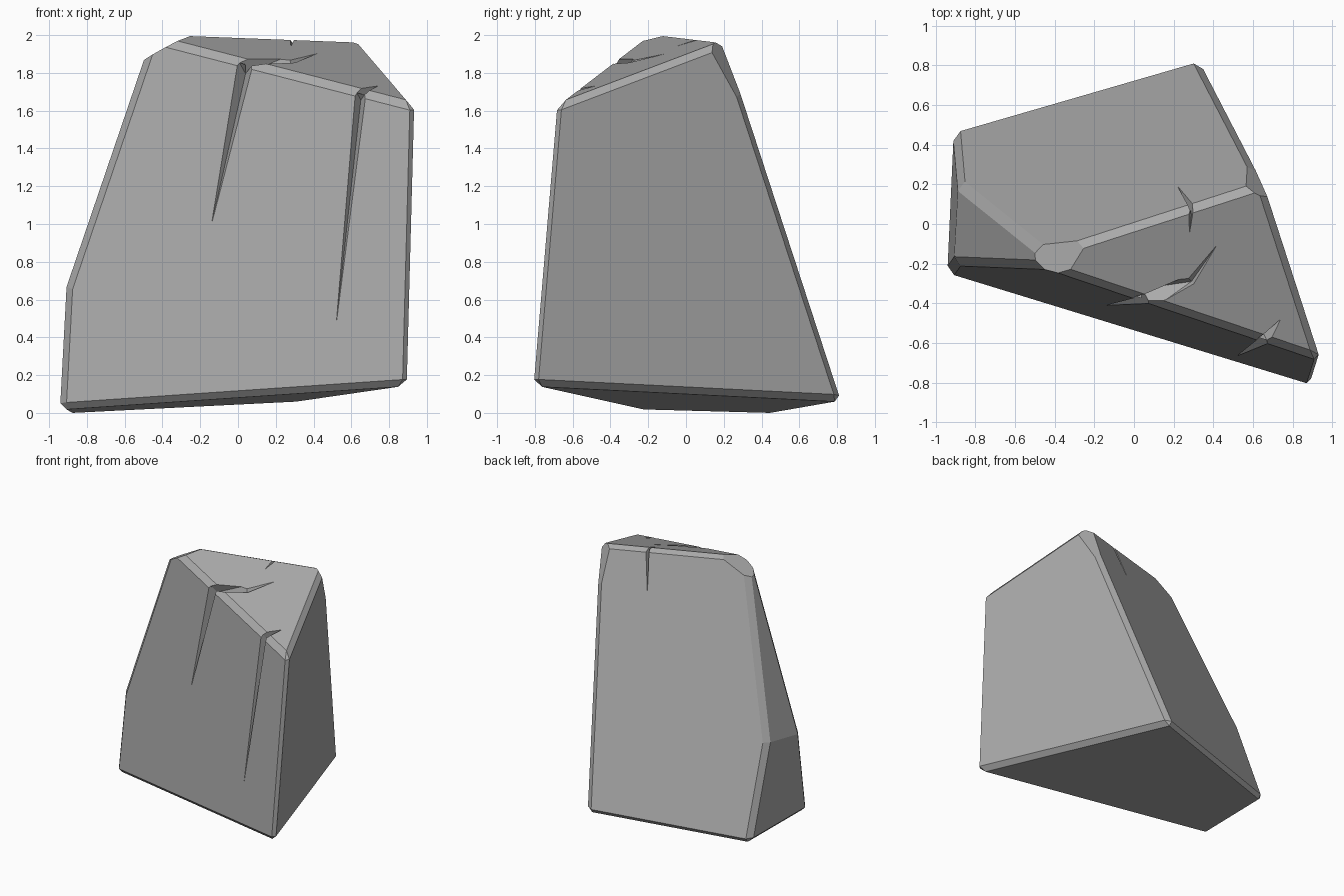
import bpy, bmesh, math
from mathutils import Vector

if "Cube" in bpy.data.objects:
    bpy.data.objects.remove(bpy.data.objects["Cube"])

stone = bpy.data.materials.new("grey_stone")
stone.use_nodes = True
stone.diffuse_color = (0.4, 0.4, 0.4, 1)
shader = next(n for n in stone.node_tree.nodes if n.type == "BSDF_PRINCIPLED")
shader.inputs["Base Color"].default_value = stone.diffuse_color
shader.inputs["Roughness"].default_value = 0.9


def make_object(name, bm):
    bmesh.ops.recalc_face_normals(bm, faces=bm.faces)
    mesh = bpy.data.meshes.new(name)
    bm.to_mesh(mesh)
    bm.free()
    mesh.materials.append(stone)
    obj = bpy.data.objects.new(name, mesh)
    bpy.context.collection.objects.link(obj)
    return obj


def cleave(bm, point, normal):
    """Cut away everything beyond a plane and close the cut."""
    geom = bm.verts[:] + bm.edges[:] + bm.faces[:]
    cut = bmesh.ops.bisect_plane(bm, geom=geom, dist=0.0001, plane_co=point,
                                 plane_no=Vector(normal).normalized(), clear_outer=True)
    edges = [e for e in cut["geom_cut"] if isinstance(e, bmesh.types.BMEdge)]
    if edges:
        bmesh.ops.contextual_create(bm, geom=edges)


# Main sides of the rock: point on the side, outward direction
sides = {
    "back": ((-.88, .48, 0), (-.309, 1, .379)),
    "right": ((.89, -.77, .17), (1, .346, -.056)),
    "front": ((-.9, -.26, .06), (-.313, -1, .093)),
    "left": ((-.94, -.21, .06), (-1, .047, .05)),
    "left_slope": ((-.91, -.2, .66), (-1, 0, .341)),
    "top": ((.58, .17, 1.97), (.146, -.332, 1)),
    "bottom": ((-.88, .44, 0), (.059, -.03, -1)),
}
# Chipped top corners
chips = [((-.36, -.26, 1.95), (-.54, .09, 1)),
         ((.61, .3, 1.6), (.62, 1, .4))]

bm = bmesh.new()
bmesh.ops.create_cube(bm, size=6)
for point, normal in sides.values():
    cleave(bm, point, normal)
bmesh.ops.recalc_face_normals(bm, faces=bm.faces)

# Worn edges
sharp = [e for e in bm.edges if e.calc_face_angle(0) > math.radians(30)]
bmesh.ops.bevel(bm, geom=sharp, offset=.036, segments=1, affect="EDGES", profile=.5)
for point, normal in chips:
    cleave(bm, point, normal)
rock = make_object("rock", bm)


# Cracks: tapering V-shaped wedges running over the top edges
def ring(point, side, out, width, depth):
    p, s, o = Vector(point), Vector(side).normalized(), Vector(out).normalized()
    if not width:
        return [p]
    return [p + o * .03 + s * width, p + o * .03 - s * width, p - o * depth]


def carve(a, b):
    bm = bmesh.new()
    for p in a + b:
        bm.verts.new(p)
    bmesh.ops.convex_hull(bm, input=bm.verts[:])
    cutter = make_object("crack_cutter", bm)
    cutter.hide_render = True
    mod = rock.modifiers.new("crack", "BOOLEAN")
    mod.operation, mod.solver, mod.object = "DIFFERENCE", "EXACT", cutter
    bpy.context.view_layer.objects.active = rock
    bpy.ops.object.modifier_apply(modifier=mod.name)
    bpy.data.objects.remove(cutter)


along = (1, -.31, -.25)
front_out, back_out, up = (0, -1, 1), (0, 1, 1), (0, 0, 1)
cracks = [
    [((-.14, -.41, 1.0), along, up, 0, 0),
     ((.04, -.39, 1.86), along, front_out, .06, .09),
     ((.29, -.29, 1.86), (-1, 1, 0), up, .03, .05),
     ((.43, -.09, 1.91), along, up, 0, 0)],
    [((.52, -.666, .47), along, up, 0, 0),
     ((.65, -.595, 1.705), along, front_out, .045, .07),
     ((.74, -.48, 1.73), along, up, 0, 0)],
    [((.22, .19, 1.66), along, up, 0, 0),
     ((.29, .09, 1.985), (1, .3, 0), back_out, .02, .06),
     ((.28, -.05, 1.94), along, up, 0, 0)],
]
for crack in cracks:
    rings = [ring(*stop) for stop in crack]
    for a, b in zip(rings, rings[1:]):
        carve(a, b)

for face in rock.data.polygons:
    face.use_smooth = False
